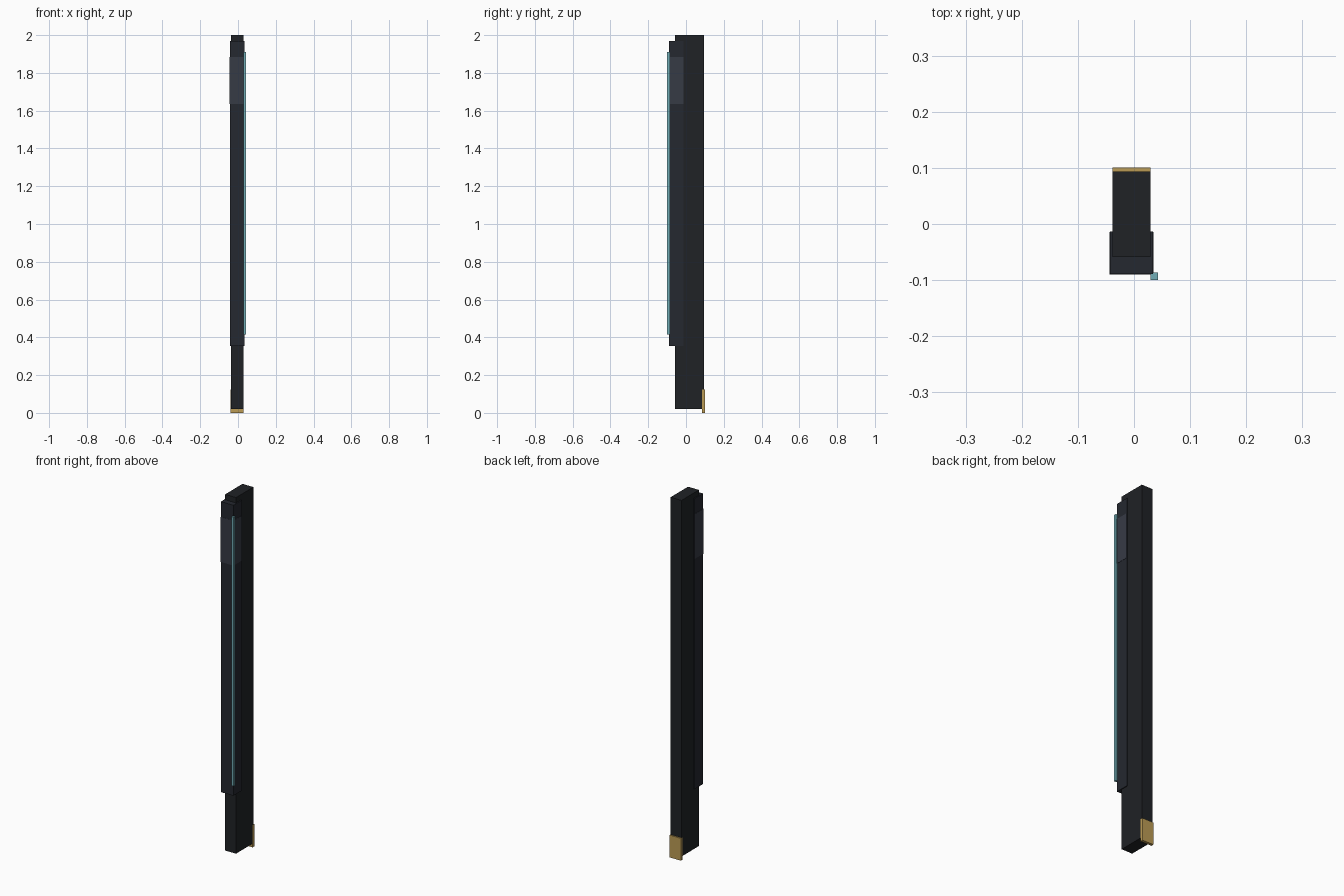
import bpy
from mathutils import Vector

if "Cube" in bpy.data.objects:
    bpy.data.objects.remove(bpy.data.objects["Cube"])


def material(name, rgb):
    m = bpy.data.materials.new(name)
    m.diffuse_color = (*rgb, 1)
    m.use_nodes = True
    m.node_tree.nodes["Principled BSDF"].inputs["Base Color"].default_value = m.diffuse_color
    return m


def box(name, lo, hi, mat):
    lo, hi = Vector(lo), Vector(hi)
    bpy.ops.mesh.primitive_cube_add(size=1, location=(lo + hi) / 2)
    ob = bpy.context.object
    ob.name = name
    ob.scale = hi - lo
    bpy.ops.object.transform_apply(location=False, rotation=False, scale=True)
    ob.data.materials.append(mat)
    return ob


body = material("body_dark", (0.014, 0.016, 0.019))
cover = material("cover_dark", (0.018, 0.021, 0.029))
slate = material("slate", (0.037, 0.043, 0.06))
teal = material("teal", (0.17, 0.42, 0.47))
gold = material("gold", (0.50, 0.33, 0.09))

# tall main post
box("main_post", (-0.038, -0.059, 0.02), (0.029, 0.094, 2.0), body)
# front cover wrapped around the post
box("front_cover", (-0.043, -0.089, 0.355), (0.034, -0.013, 1.97), cover)
# slate band near the top of the cover
box("upper_band", (-0.044, -0.090, 1.635), (0.035, -0.014, 1.885), slate)
# thin light strip on the front right corner
box("edge_strip", (0.029, -0.100, 0.415), (0.043, -0.086, 1.91), teal)
# brass plate at the foot of the back
box("foot_plate", (-0.0385, 0.086, 0.0), (0.0295, 0.101, 0.124), gold)
